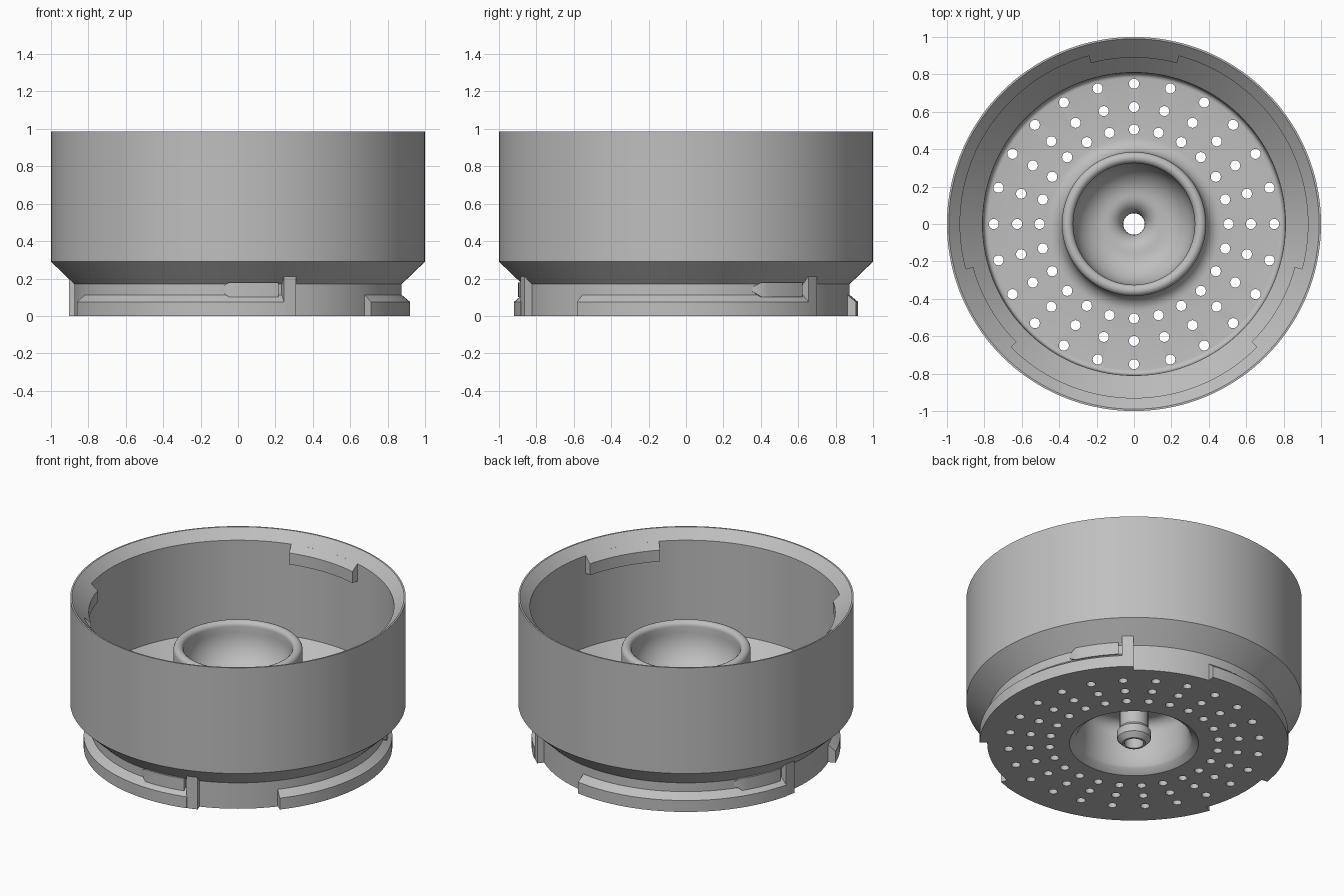
import bpy, bmesh
from math import sin, cos, pi, radians
from mathutils import Matrix

if "Cube" in bpy.data.objects:
    bpy.data.objects.remove(bpy.data.objects["Cube"], do_unlink=True)

SEGMENTS = 144

grey = bpy.data.materials.new("plain_grey")
grey.use_nodes = True
grey.diffuse_color = (0.52, 0.52, 0.52, 1)
grey.node_tree.nodes["Principled BSDF"].inputs["Base Color"].default_value = (0.52, 0.52, 0.52, 1)


def finish(name, bm):
    """Turn a bmesh into a grey object."""
    bmesh.ops.recalc_face_normals(bm, faces=bm.faces)
    mesh = bpy.data.meshes.new(name)
    bm.to_mesh(mesh)
    bm.free()
    mesh.materials.append(grey)
    obj = bpy.data.objects.new(name, mesh)
    bpy.context.collection.objects.link(obj)
    return obj


def smooth(obj):
    bpy.ops.object.select_all(action="DESELECT")
    obj.select_set(True)
    bpy.context.view_layer.objects.active = obj
    bpy.ops.object.shade_smooth_by_angle(angle=radians(30))


def arc(r, z, rx, rz, start, end, steps=8):
    """Elliptical arc in the profile plane, angles in degrees."""
    angles = [radians(start + (end - start) * i / steps) for i in range(steps + 1)]
    return [(r + rx * cos(a), z + rz * sin(a)) for a in angles]


def sweep(bm, sections, closed=False):
    """Join (angle, profile) cross-sections around the z axis."""
    rings = [[bm.verts.new((r * cos(a), r * sin(a), z)) for r, z in profile]
             for a, profile in sections]
    n = len(rings[0])
    pairs = list(zip(rings, rings[1:]))
    if closed:
        pairs.append((rings[-1], rings[0]))
    else:
        bm.faces.new(rings[0])
        bm.faces.new(rings[-1])
    for a, b in pairs:
        for i in range(n):
            j = (i + 1) % n
            bm.faces.new((a[i], a[j], b[j], b[i]))


def span(profile, start, end, steps):
    return [(radians(start + (end - start) * i / steps), profile) for i in range(steps + 1)]


def three_fold(name, sections):
    """Three copies of a swept part, a third of a turn apart."""
    for k in range(3):
        bm = bmesh.new()
        sweep(bm, [(a + k * 2 * pi / 3, p) for a, p in sections])
        smooth(finish(f"{name}_{k + 1}", bm))


# Body: outer wall, perforated floor, central cup and nozzle in one profile
profile = [(0.875, 0), (0.875, 0.17), (1, 0.29), (1, 0.985), (0.99, 0.985),
           (0.93, 0.925), (0.93, 0.32), (0.81, 0.20)]
profile += arc(0.78, 0.095, 0.025, 0.025, 0, -90, 5)          # floor corner
profile += arc(0.465, 0.15, 0.08, 0.08, 270, 180)             # cup foot
profile += arc(0.355, 0.64, 0.03, 0.03, 0, 180, 10)           # cup lip
profile += arc(0.15, 0.60, 0.175, 0.20, 0, -90, 12)           # bowl
profile += arc(0.15, 0.30, 0.093, 0.10, 90, 180)[1:]          # funnel throat
profile += [(0.057, 0), (0.07, 0), (0.10, 0.03), (0.10, 0.08), (0.085, 0.10)]
profile += arc(0.145, 0.26, 0.06, 0.06, 180, 90, 6)           # nozzle root
profile += arc(0.255, 0.25, 0.07, 0.07, 90, 0, 6)             # cavity ceiling
profile += arc(0.385, 0.12, 0.06, 0.12, 180, 230, 6) + [(0.385, 0)]
bm = bmesh.new()
sweep(bm, [(2 * pi * i / SEGMENTS, profile) for i in range(SEGMENTS)], closed=True)
body = finish("basket_body", bm)

# Floor perforations
bm = bmesh.new()
for ring in (0.505, 0.625, 0.75):
    for i in range(24):
        a = 2 * pi * i / 24
        bmesh.ops.create_cone(bm, cap_ends=True, segments=20, radius1=0.027, radius2=0.027,
                              depth=0.3, matrix=Matrix.Translation((ring * cos(a), ring * sin(a), 0)))
cutter = finish("hole_cutter", bm)
cutter.hide_render = True
bpy.ops.object.select_all(action="DESELECT")
bpy.context.view_layer.objects.active = body
body.select_set(True)
cut = body.modifiers.new("perforations", "BOOLEAN")
cut.operation = "DIFFERENCE"
cut.solver = "EXACT"
cut.object = cutter
bpy.ops.object.modifier_apply(modifier=cut.name)
bpy.data.objects.remove(cutter, do_unlink=True)
smooth(body)

# Inner retaining tabs under the rim
tab = [(0.932, 0.927), (0.89, 0.885), (0.89, 0.81), (0.932, 0.81)]
three_fold("inner_tab", span(tab, 75, 105, 14))

# Outer bayonet lugs with a bevelled top
lug = [(0.872, 0), (0.92, 0), (0.92, 0.075), (0.872, 0.115)]
three_fold("bayonet_lug", span(lug, -39.3, 45.6, 34))

# Stop post at the end of each lug
post = [(0.872, 0), (0.917, 0), (0.917, 0.212), (0.872, 0.165)]
three_fold("stop_post", span(post, 45.5, 49.8, 3))

# Detent bump with a tapered lead-in
flat = [(0.872, 0.13), (0.876, 0.13), (0.876, 0.155), (0.872, 0.155)]
bump = [(0.872, 0.10), (0.897, 0.10), (0.897, 0.18), (0.872, 0.18)]
three_fold("detent_bump", [(radians(24), flat)] + span(bump, 27, 44, 8))
